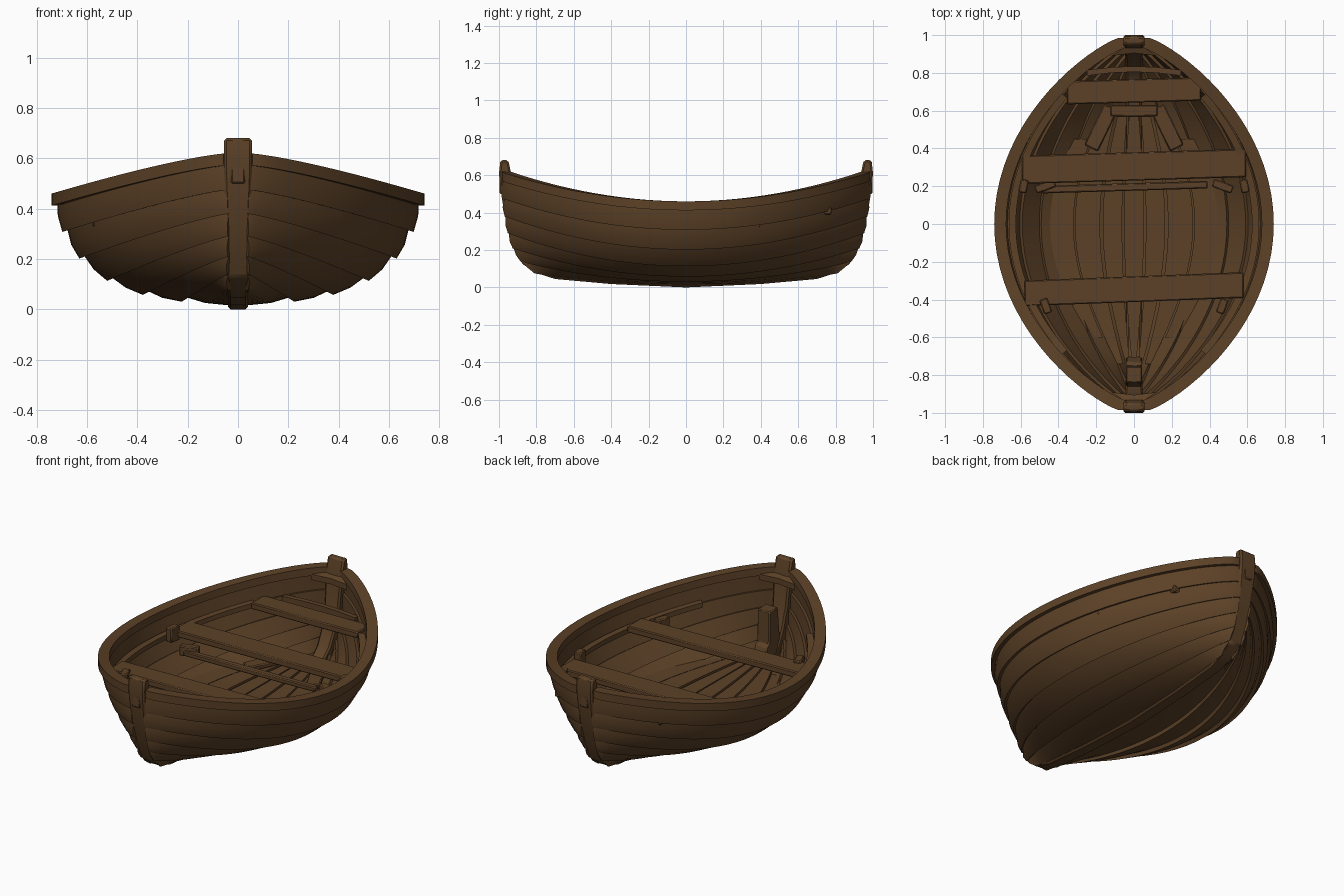
import bpy, bmesh, math
from mathutils import Vector

if "Cube" in bpy.data.objects:
    bpy.data.objects.remove(bpy.data.objects["Cube"])

wood = bpy.data.materials.new("dark brown wood")
wood.diffuse_color = (0.107, 0.053, 0.020, 1)
wood.use_nodes = True
wood.node_tree.nodes["Principled BSDF"].inputs["Base Color"].default_value = wood.diffuse_color

# plank edge lines: midship x, midship z, end y, end z, fullness
LINES = [(.036, .020, .81, .075, 1.0), (.22, .054, .88, .14, .95), (.37, .080, .92, .21, .9),
         (.505, .132, .945, .29, .87), (.61, .215, .962, .38, .84), (.675, .315, .973, .475, .81),
         (.715, .440, .976, .60, .78)]
US = [math.sin(math.pi / 2 * i / 20) for i in range(-20, 21)]


def line(k, u):
    x, z, ey, ez, a = LINES[k]
    u = max(-1, min(1, u))
    return Vector((.036 + (x - .036) * max(0, 1 - u * u) ** a, u * ey, z + (ez - z) * u * u))


def normal(k, u):
    """Outward direction of the hull skin at a plank line."""
    lo, hi = (k, k + 1) if k < 6 else (k - 1, k)
    n = (line(k, u + .02) - line(k, u - .02)).cross(line(hi, u) - line(lo, u))
    if n.length < 1e-6:
        return Vector((1, 0, 0))
    n.normalize()
    return n if n.x >= 0 else -n


def half_width(y, z):
    """Hull half breadth at a given station and height."""
    pts = [line(k, y / LINES[k][2]) for k in range(7) if abs(y) < LINES[k][2]]
    for a, b in zip(pts, pts[1:]):
        if a.z <= z <= b.z:
            return a.x + (b.x - a.x) * (z - a.z) / (b.z - a.z)
    return .03 if z < pts[0].z else pts[-1].x


def finish(name, bm, bevel=0):
    bmesh.ops.recalc_face_normals(bm, faces=bm.faces)
    me = bpy.data.meshes.new(name)
    bm.to_mesh(me)
    bm.free()
    me.materials.append(wood)
    ob = bpy.data.objects.new(name, me)
    bpy.context.collection.objects.link(ob)
    if bevel:
        m = ob.modifiers.new("soft edge", 'BEVEL')
        m.width, m.segments, m.limit_method = bevel, 1, 'ANGLE'
    bpy.ops.object.select_all(action='DESELECT')
    ob.select_set(True)
    bpy.context.view_layer.objects.active = ob
    bpy.ops.object.shade_smooth_by_angle(angle=math.radians(28))
    return ob


def loft(name, rings, mirror=False, bevel=0):
    """Skin closed cross sections into a capped solid."""
    bm = bmesh.new()
    for s in ((1, -1) if mirror else (1,)):
        vs = [[bm.verts.new((p[0] * s, p[1], p[2])) for p in r] for r in rings]
        n = len(vs[0])
        for a, b in zip(vs, vs[1:]):
            for i in range(n):
                bm.faces.new((a[i], a[(i + 1) % n], b[(i + 1) % n], b[i]))
        bm.faces.new(vs[0])
        bm.faces.new(vs[-1])
    return finish(name, bm, bevel)


def block(name, cx, cy, cz, sx, sy, sz, rot=0, bevel=.006):
    c, s = math.cos(rot), math.sin(rot)
    rings = [[(cx + x * c - y * s, cy + x * s + y * c, cz + z) for x, y in
              ((-sx, -sy), (sx, -sy), (sx, sy), (-sx, sy))] for z in (-sz, sz)]
    return loft(name, rings, bevel=bevel)


# overlapping hull planks
for k in range(6):
    rings = []
    for u in US:
        lo, hi, nl, nh = line(k, u), line(k + 1, u), normal(k, u), normal(k + 1, u)
        lap = .024 * (.35 + .65 * (1 - u * u)) if k else .004
        mid = (lo + hi) / 2 + (nl + nh) * .5 * (lap * .5 + .010)
        ring = [lo + nl * lap, mid, hi + nh * .002, hi - nh * .022, lo - nl * .006]
        for p in ring:
            p.x = max(p.x, .004)
        rings.append(ring)
    loft("hull_plank_%d" % (k + 1), rings, mirror=True)


# gunwale rail, and thin rails inside
def rail(name, k, us, out, inn, low, high, bevel):
    rings = []
    for u in us:
        p, n = line(k, u), normal(k, u)
        n = Vector((n.x, n.y, 0)).normalized()
        if abs(u) > .999:                      # tips butt against the stem post
            n = Vector((1, 0, 0))
        ring = [p + n * out + Vector((0, 0, low)), p + n * out + Vector((0, 0, high)),
                p - n * inn + Vector((0, 0, high)), p - n * inn + Vector((0, 0, low))]
        for q in ring:
            q.x = max(q.x, .004)
            q.y = max(-.985, min(.985, q.y))
        rings.append(ring)
    loft(name, rings, mirror=True, bevel=bevel)


rail("gunwale", 6, US, .025, .038, -.028, .02, 0)
rail("seat_riser", 5, [i / 20 * .72 for i in range(-20, 21)], -.012, .05, -.01, .02, 0)

# keel with upturned stem posts, one outline extruded across
outer = [(0, 0), (.4, .018), (.70, .045), (.81, .08), (.88, .13), (.93, .24), (.97, .39),
         (.993, .53), (1.0, .61), (.992, .68)]
inner = [(0, .05), (.4, .065), (.68, .09), (.77, .125), (.83, .18), (.875, .27), (.91, .40),
         (.925, .53), (.935, .61), (.95, .68)]
halfw = [.04, .04, .04, .042, .044, .046, .05, .055, .056, .056]
rings = []
for s in (-1, 1):
    part = [[(-w, s * o[0], o[1]), (w, s * o[0], o[1]), (w, s * i[0], i[1]), (-w, s * i[0], i[1])]
            for o, i, w in zip(outer, inner, halfw)]
    rings = part[::-1] if s < 0 else rings + part[1:]
loft("keel_and_stem_posts", rings, bevel=.010)
for s in (-1, 1):
    block("stem_plate", 0, s * .98, .535, .028, .016, .035)

# floorboards that taper with the hull
FZ = .125
EDGES = [-.96, -.66, -.36, -.12, .12, .36, .66, .96]
for i, (a, b) in enumerate(zip(EDGES, EDGES[1:])):
    y0, y1 = (-.74, .62) if 0 < i < 6 else (-.60, .45)
    rings = []
    for j in range(15):
        y = y0 + (y1 - y0) * j / 14
        z = FZ + .05 * y * y + .003 * (i % 2)
        w = half_width(y, z) - .01
        xa, xb = a * w + .006, b * w - .006
        rings.append([(xa, y, z - .02), (xb, y, z - .02), (xb, y, z), (xa, y, z)])
    loft("floorboard_%d" % (i + 1), rings)

# raised frame at the aft end of the floor
for s in (-1, 1):
    block("floor_frame_side", s * .175, .51, FZ + .03, .04, .12, .015, s * .45)
block("floor_frame_end", 0, .60, FZ + .035, .125, .03, .015)


# seats: centre y, half depth, top z, slight skew
def seat(name, y, d, z, skew):
    rings = []
    for s in (-1, 1):
        w = half_width(y, z - .03) - .03
        yy = y + s * skew
        rings.append([(s * w, yy - d, z - .04), (s * w, yy + d, z - .04),
                      (s * w, yy + d, z), (s * w, yy - d, z)])
    loft(name, rings, bevel=.006)


seat("front_seat", -.345, .068, .37, .022)
seat("middle_seat", .305, .075, .36, .018)
seat("back_seat", .705, .062, .43, .01)

# cross bar beside the middle seat, with its end brackets
block("cross_bar", -.05, .195, .26, .44, .02, .015, .03)
for s in (-1, 1):
    block("bar_bracket", s * .47, .20, .27, .055, .022, .03, -s * .35)
    block("middle_seat_knee", s * .585, .20, .345, .022, .035, .045, s * .2)
    block("front_seat_knee", s * (half_width(-.455, .33) - .08), -.435, .34, .022, .04, .045, -s * .35)

# step block standing in the front end
loft("stem_knee", [[(-.042, y0, z), (.042, y0, z), (.042, y1, z), (-.042, y1, z)]
     for y0, y1, z in ((-.82, -.70, .13), (-.85, -.73, .22), (-.86, -.75, .23), (-.84, -.755, .43))],
     bevel=.006)

# breasthooks tying the rails together at both ends
for s in (-1, 1):
    rings = []
    for z in (.535, .57):
        rings.append([(-.12, s * .89, z), (0, s * .905, z), (.12, s * .89, z),
                      (.03, s * .95, z + .02), (-.03, s * .95, z + .02)])
    loft("breasthook", rings)
# curved transverse brace behind the back seat
loft("back_brace", [[(x, y, .40), (x, y + .03, .40), (x, y + .03, .44), (x, y, .44)]
     for x, y in ((-.25, .785), (-.12, .80), (0, .805), (.12, .80), (.25, .785))])
